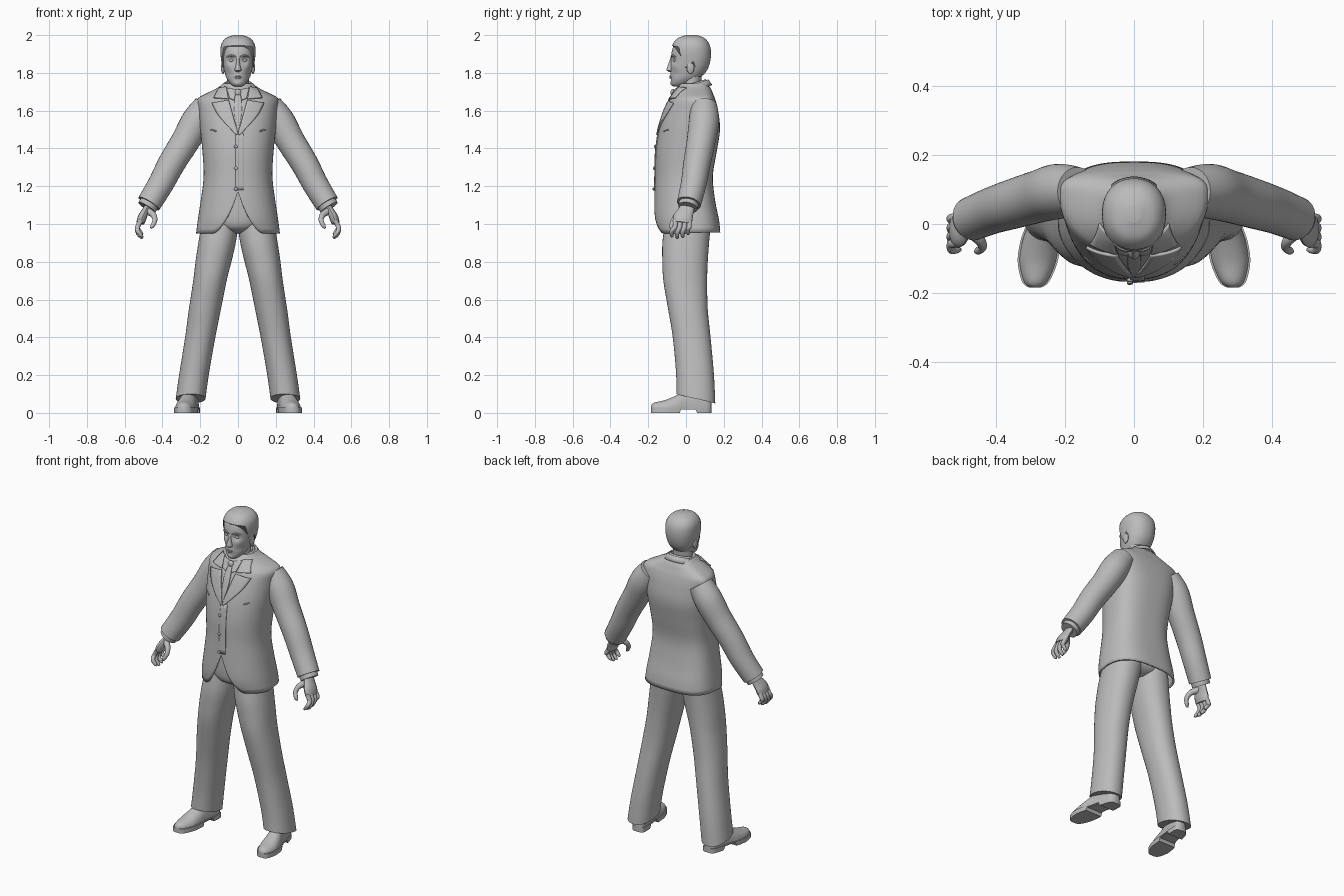
import bpy, bmesh, math
from mathutils import Vector

if "Cube" in bpy.data.objects:
    bpy.data.objects.remove(bpy.data.objects["Cube"], do_unlink=True)

GREY = (0.5, 0.5, 0.5, 1)
mat = bpy.data.materials.new("plain grey")
mat.use_nodes = True
mat.diffuse_color = GREY
for node in mat.node_tree.nodes:
    if node.type == 'BSDF_PRINCIPLED':
        node.inputs["Base Color"].default_value = GREY
parts = []


def spline(rows, steps=6):
    """Smoothly resample rows of numbers."""
    out, last = [], len(rows) - 1
    for i in range(last):
        a, b, c, d = rows[max(i - 1, 0)], rows[i], rows[i + 1], rows[min(i + 2, last)]
        for s in range(steps):
            t = s / steps
            out.append(tuple(q + t / 2 * (r - p + t * (2*p - 5*q + 4*r - w + t * (3*(q - r) + w - p)))
                             for p, q, r, w in zip(a, b, c, d)))
    return out + [tuple(rows[-1])]


def row_at(rows, key):
    """Interpolate a row by its first column."""
    for a, b in zip(rows, rows[1:]):
        if key <= b[0]:
            t = min(max((key - a[0]) / max(b[0] - a[0], 1e-6), 0), 1)
            return [p + (q - p) * t for p, q in zip(a, b)]
    return list(rows[-1])


def finish(name, bm, mirror=False, thick=0, offset=0):
    bmesh.ops.recalc_face_normals(bm, faces=bm.faces)
    mesh = bpy.data.meshes.new(name)
    bm.to_mesh(mesh)
    bm.free()
    mesh.materials.append(mat)
    obj = bpy.data.objects.new(name, mesh)
    bpy.context.scene.collection.objects.link(obj)
    if thick:
        mod = obj.modifiers.new("thickness", 'SOLIDIFY')
        mod.thickness, mod.offset = thick, offset
    if mirror:
        obj.modifiers.new("mirror", 'MIRROR').use_mirror_merge = False
    parts.append(obj)
    return obj


def loft(name, rings, closed=True, caps=(True, True), **kw):
    bm = bmesh.new()
    vs = [[bm.verts.new(p) for p in ring] for ring in rings]
    n = len(vs[0])
    for a, b in zip(vs, vs[1:]):
        for j in range(n if closed else n - 1):
            k = (j + 1) % n
            bm.faces.new((a[j], a[k], b[k], b[j]))
    for ring, cap in zip((vs[0], vs[-1]), caps):
        if cap and closed:
            bm.faces.new(ring)
    return finish(name, bm, **kw)


def power(v, e):
    return math.copysign(abs(v) ** (2 / e), v)


def surface(name, rows, hem=None, n=48, m=32, front=2.2, back=2.6, grow=0, shape=None, **kw):
    """Body of stacked sections: height, half width, front, middle, back, centre."""
    rings = []
    for i in range(m + 1):
        t, ring = math.sin(i / m * math.pi / 2), []
        for j in range(n):
            a = 2 * math.pi * j / n
            c, s = math.cos(a), math.sin(a)
            low = hem(c, s) if hem else rows[0][0]
            z = low + (rows[-1][0] - low) * t
            _, hw, yf, mid, yb, cx = (row_at(rows, z) + [0])[:6]
            e = front if s < 0 else back
            depth = mid - yf if s < 0 else yb - mid
            p = Vector((cx + (hw + grow) * power(c, e), mid + (depth + grow) * power(s, e), z))
            if shape and s < 0:
                p.y += shape(p.x, z)
            ring.append(p)
        rings.append(ring)
    return loft(name, rings, **kw)


def tube(name, pts, n=16, squash=1, **kw):
    """Round limb along points of x, y, z, radius."""
    path, rings = spline(pts), []
    for i, q in enumerate(path):
        d = Vector(path[min(i + 1, len(path) - 1)][:3]) - Vector(path[max(i - 1, 0)][:3])
        u = d.cross(Vector((0, 1, 0))).normalized()
        v = u.cross(d).normalized()
        angles = [2 * math.pi * j / n for j in range(n)]
        rings.append([Vector(q[:3]) + q[3] * (u * math.cos(a) * squash + v * math.sin(a)) for a in angles])
    return loft(name, rings, **kw)


def ball(name, centre, size, **kw):
    bm = bmesh.new()
    bmesh.ops.create_uvsphere(bm, u_segments=20, v_segments=12, radius=1)
    for v in bm.verts:
        v.co = Vector(centre) + Vector(a * b for a, b in zip(v.co, size))
    return finish(name, bm, **kw)


# Jacket body with a cutaway front hem
coat = spline([(.95, .222, -.15, .01, .182), (1.02, .213, -.168, .01, .175), (1.12, .198, -.168, .01, .155),
               (1.25, .182, -.163, .01, .142), (1.38, .188, -.16, .02, .162), (1.5, .2, -.142, .04, .18),
               (1.6, .21, -.112, .07, .17), (1.66, .215, -.085, .09, .155), (1.685, .18, -.07, .085, .145),
               (1.72, .11, -.05, .06, .13), (1.745, .08, -.03, .05, .11)])


def coat_hem(c, s):
    x = .22 * abs(power(c, 2.2))
    return .95 + .22 * max(0, 1 - x / .13) ** 1.6 if s < 0 else .955


surface("jacket_body", coat, coat_hem, n=72, m=48, back=2.8, caps=(False, True), thick=.01, offset=-1)


def coat_y(x, z):
    _, hw, yf, mid, _ = row_at(coat, z)
    return mid - (mid - yf) * max(0, 1 - abs(x / hw) ** 2.2) ** (1 / 2.2)


def plate(name, inner, outer, off=.006, **kw):
    """Thin cloth panel laid on the jacket front between two edges."""
    rings = []
    for a, b in zip(spline(inner, 8), spline(outer, 8)):
        row = [(a[0] + (b[0] - a[0]) * k / 6, a[1] + (b[1] - a[1]) * k / 6) for k in range(7)]
        rings.append([(x, coat_y(x, z) - off, z) for x, z in row])
    return loft(name, rings, closed=False, thick=.008, **kw)


# Lapels, collars and tie
plate("lapel", [(.048, 1.655), (.025, 1.57), (0, 1.48)], [(.138, 1.64), (.1, 1.57), (.008, 1.47)], mirror=True)
plate("collar_leaf", [(.062, 1.725), (.05, 1.662)], [(.1, 1.72), (.128, 1.668)], mirror=True)
plate("tie", [(-.012, 1.69), (-.02, 1.6), (-.004, 1.49)], [(.012, 1.69), (.02, 1.6), (.004, 1.49)], off=.003)
plate("front_overlap", [(-.012, 1.48), (-.012, 1.18)], [(.03, 1.48), (.03, 1.18)], off=.001)
ball("tie_knot", (0, -.068, 1.695), (.018, .014, .02))


def band(name, low, high, slope):
    rings = []
    for z, hw, depth in (low, high):
        angles = [2 * math.pi * j / 40 for j in range(40)]
        rings.append([(hw * math.cos(a), .035 + depth * math.sin(a), z + slope * depth * math.sin(a))
                      for a in angles])
    loft(name, rings, caps=(False, False), thick=.008)


band("jacket_collar", (1.7, .1, .1), (1.735, .076, .08), .35)
band("shirt_collar", (1.7, .075, .085), (1.745, .066, .067), .3)
plate("shirt_collar_point", [(.008, 1.71), (.02, 1.655)], [(.06, 1.72), (.045, 1.665)], off=.004, mirror=True)

# Buttons and chest pockets
for i, z in enumerate((1.41, 1.295, 1.185)):
    ball(f"button_{i}", (-.012, coat_y(0, z) - .006, z), (.009, .006, .009))
tube("chest_pocket", [(x, coat_y(x, z), z, .004) for x, z in ((.115, 1.49), (.13, 1.497), (.145, 1.5))],
     n=8, mirror=True)

# Sleeves and shirt cuffs
tube("sleeve", [(.165, .095, 1.625, .07), (.22, .095, 1.545, .08), (.278, .08, 1.44, .076), (.352, .058, 1.32, .072),
                (.41, .04, 1.21, .068), (.472, .015, 1.108, .064)], n=28, mirror=True)
tube("cuff", [(.462, .018, 1.12, .054), (.483, .01, 1.087, .052)], n=24, mirror=True)

# Hands with curled fingers
tube("palm", [(.475, .012, 1.1, .036), (.49, .0, 1.07, .042), (.507, -.015, 1.035, .052), (.517, -.02, 1.005, .048)],
     squash=.45, mirror=True)
for i, name in enumerate(("index", "middle", "ring", "little")):
    y, drop = -.058 + .025 * i, (.008, 0, .004, .02)[i]
    tip = y * 1.15 - .008
    tube(name + "_finger", [(.513, y, 1.02, .013), (.531, y, .985, .013), (.53, tip, .955 + drop, .012),
                            (.513, tip, .932 + drop, .01), (.503, tip, .924 + drop, .004)], n=10, mirror=True)
tube("thumb", [(.483, -.015, 1.07, .02), (.45, -.045, 1.05, .016), (.44, -.066, 1.02, .013),
               (.453, -.078, .99, .011), (.462, -.08, .977, .004)], n=10, mirror=True)

# Trousers
legs = [(.05, .175, .333, -.05, .155), (.2, .155, .312, -.052, .148), (.4, .12, .28, -.07, .13),
        (.55, .09, .26, -.095, .115), (.7, .06, .237, -.12, .112), (.8, .035, .225, -.125, .115),
        (.9, .012, .21, -.125, .122), (1.02, -.005, .19, -.11, .13), (1.15, -.005, .17, -.1, .11)]
leg_rows = spline([(z, (b - a) / 2, f, (f + k) / 2, k, (a + b) / 2) for z, a, b, f, k in legs])
surface("trouser_leg", leg_rows, lambda c, s: .075 - .025 * s, n=40, m=40, back=2.2, mirror=True)
surface("trouser_seat", spline([(.95, .03, -.06, 0, .07), (.98, .12, -.115, 0, .12), (1.05, .17, -.13, 0, .13),
                                (1.2, .165, -.125, 0, .12)]))

# Shoes: y, centre, half width, height
shoe = spline([(-.185, .288, .012, .02), (-.168, .286, .034, .036), (-.11, .28, .053, .05), (-.05, .272, .053, .075),
               (.0, .262, .046, .1), (.07, .25, .042, .105), (.12, .242, .034, .09), (.135, .24, .016, .07)])
arc = [math.pi * j / 16 for j in range(17)]
loft("shoe_upper", [[(x + w * math.cos(a), y, .018 + h * power(math.sin(a), 2.4)) for a in arc]
                    for y, x, w, h in shoe], mirror=True)


def sole_ring(y, x, w):
    low = .022 if -.03 < y < .05 else 0
    w += .005
    return [(x - w, y, low), (x + w, y, low), (x + w, y, .028), (x - w, y, .028)]


loft("shoe_sole", [sole_ring(y, x, w) for y, x, w, h in shoe], mirror=True)

# Head and neck
skull = spline([(1.728, .02, -.066, -.045, -.02), (1.74, .038, -.078, -.03, .02), (1.77, .06, -.08, 0, .07),
                (1.81, .073, -.081, .02, .105), (1.86, .082, -.08, .03, .122), (1.91, .086, -.076, .03, .125),
                (1.95, .08, -.062, .03, .115), (1.98, .056, -.035, .03, .09), (1.995, .015, .01, .03, .05)])
# Face relief: side, height, radius, depth
relief = [(.034, 1.866, .017, .012), (.055, 1.835, .016, -.004), (.05, 1.795, .016, .005),
          (0, 1.779, .014, -.005), (0, 1.762, .008, .004), (0, 1.743, .014, -.004)]


def face(x, z):
    return sum(d * math.exp(-((abs(x) - px) ** 2 + (z - pz) ** 2) / r ** 2) for px, pz, r, d in relief)


surface("head", skull, n=80, m=60, back=2.2, shape=face)
surface("neck", spline([(1.66, .066, -.03, .03, .09), (1.74, .059, -.02, .03, .08), (1.83, .058, -.02, .03, .09)]),
        front=2, back=2)

# Hair cap with a shaped hairline
hairline = [(-1, 1.945), (-.6, 1.938), (-.4, 1.87), (-.25, 1.83), (-.12, 1.83), (.05, 1.865), (.3, 1.82), (1, 1.785)]
hair_rows = [(z + .005, *rest) for z, *rest in skull]
surface("hair", hair_rows, lambda c, s: row_at(hairline, s)[1], n=80, m=32, back=2.2, grow=.007)

# Nose, eyes, brows, mouth and ears
surface("nose", spline([(1.805, .01, -.09, -.08, -.07), (1.814, .019, -.103, -.08, -.06), (1.83, .014, -.1, -.08, -.06),
                        (1.86, .009, -.089, -.07, -.06), (1.885, .011, -.08, -.07, -.06)]), n=24, m=16, front=2, back=2)
ball("eye", (.034, -.056, 1.866), (.014, .012, .009), mirror=True)
tube("brow", [(.012, -.077, 1.884, .004), (.034, -.072, 1.891, .006), (.058, -.056, 1.884, .004)], n=8, mirror=True)
for name, z in (("upper_lip", 1.783), ("lower_lip", 1.774)):
    tube(name, [(-.025, -.074, 1.777, .001), (0, -.083, z, .005), (.025, -.074, 1.777, .001)], n=8)
ball("ear", (.08, .024, 1.828), (.01, .02, .034), mirror=True)

bpy.ops.object.select_all(action='DESELECT')
for obj in parts:
    obj.select_set(True)
bpy.context.view_layer.objects.active = parts[0]
bpy.ops.object.shade_smooth_by_angle(angle=math.radians(40))
